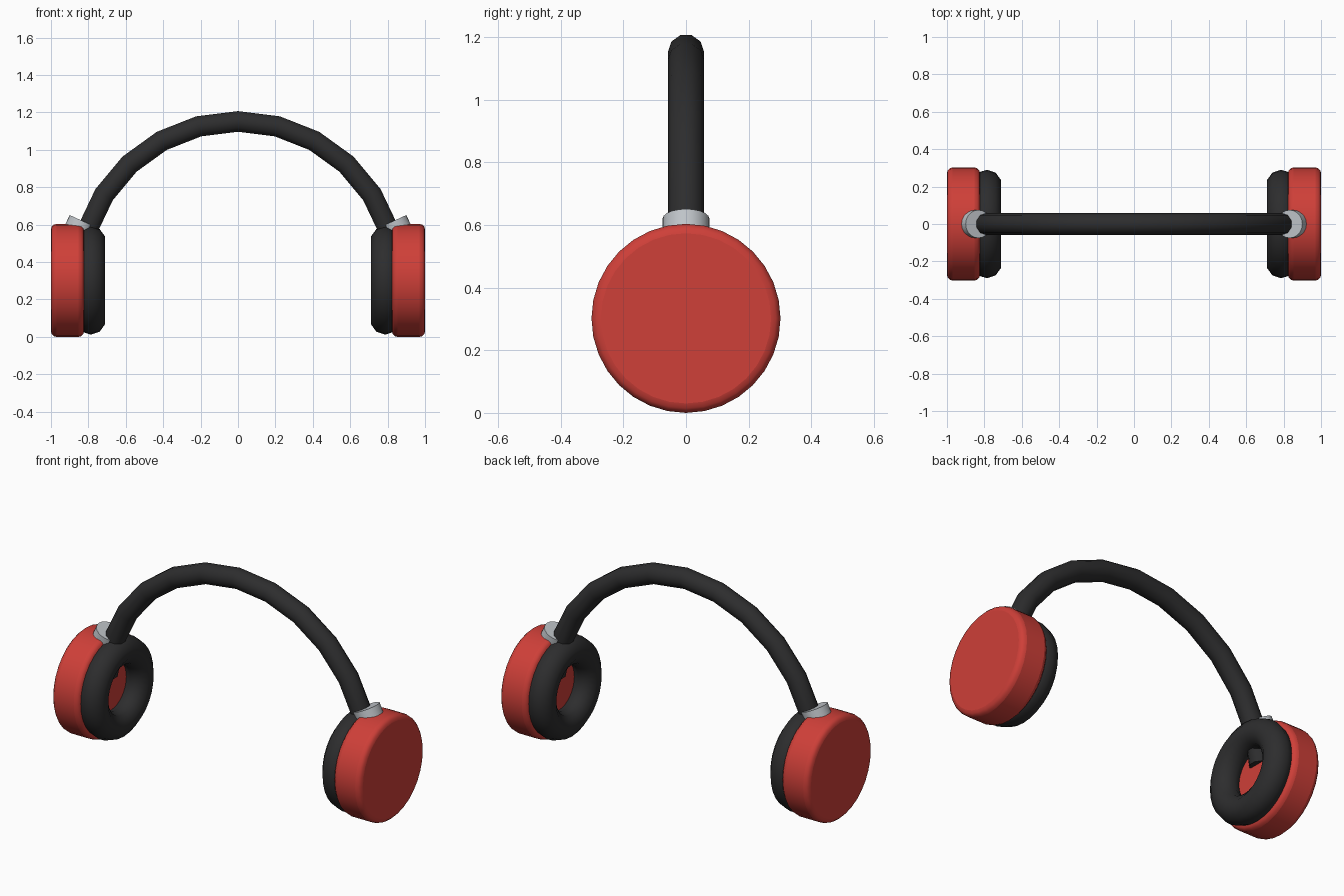
import bpy, bmesh, math
from mathutils import Vector, Matrix

if "Cube" in bpy.data.objects:
    bpy.data.objects.remove(bpy.data.objects["Cube"])

CUP_Z = 0.302
BAND_R = 0.85


def material(name, rgb):
    m = bpy.data.materials.new(name)
    m.diffuse_color = (*rgb, 1)
    m.use_nodes = True
    m.node_tree.nodes["Principled BSDF"].inputs["Base Color"].default_value = m.diffuse_color
    return m


red = material("red shell", (0.62, 0.05, 0.04))
black = material("soft black", (0.026, 0.026, 0.027))
silver = material("silver", (0.52, 0.55, 0.58))


def finish(obj, name, mat, angle=40):
    obj.name = name
    obj.data.materials.append(mat)
    bpy.ops.object.select_all(action='DESELECT')
    obj.select_set(True)
    bpy.context.view_layer.objects.active = obj
    bpy.ops.object.shade_smooth_by_angle(angle=math.radians(angle))
    return obj


# Headband: ten-sided tube swept along a near half circle
def headband(steps=12, sides=10, radius=0.058, end=math.radians(4)):
    bm = bmesh.new()
    rings = []
    for i in range(steps + 1):
        a = end + (math.pi - 2 * end) * i / steps
        out = Vector((math.cos(a), 0, math.sin(a)))
        centre = Vector((0, 0, CUP_Z)) + out * BAND_R
        ring = []
        for k in range(sides):
            t = 2 * math.pi * k / sides
            ring.append(bm.verts.new(centre + radius * (
                out * math.sin(t) + Vector((0, 1, 0)) * math.cos(t))))
        rings.append(ring)
    for r0, r1 in zip(rings, rings[1:]):
        for k in range(sides):
            n = (k + 1) % sides
            bm.faces.new((r0[k], r0[n], r1[n], r1[k]))
    bm.faces.new(rings[0])
    bm.faces.new(rings[-1])
    bmesh.ops.recalc_face_normals(bm, faces=bm.faces)
    me = bpy.data.meshes.new("headband")
    bm.to_mesh(me)
    bm.free()
    obj = bpy.data.objects.new("headband", me)
    bpy.context.collection.objects.link(obj)
    return obj


finish(headband(), "headband", black)

for side, s in (("left", -1), ("right", 1)):
    # Ear cup: rounded drum
    bpy.ops.mesh.primitive_cylinder_add(
        vertices=32, radius=0.302, depth=0.177,
        location=(s * 0.9115, 0, CUP_Z), rotation=(0, math.pi / 2, 0))
    cup = bpy.context.object
    bev = cup.modifiers.new("rounded rim", 'BEVEL')
    bev.width = 0.03
    bev.segments = 3
    bev.limit_method = 'ANGLE'
    finish(cup, side + "_ear_cup", red)

    # Ear cushion: ring on the inner face
    bpy.ops.mesh.primitive_torus_add(
        major_segments=32, minor_segments=10,
        major_radius=0.21, minor_radius=0.08,
        location=(s * 0.787, 0, CUP_Z), rotation=(0, math.pi / 2, 0))
    finish(bpy.context.object, side + "_ear_cushion", black, 60)

    # Hinge: short collar leaning along the band
    axis = Vector((-s * 0.42, 0, 0.907))
    top = Vector((s * 0.832, 0, 0.62))
    bpy.ops.mesh.primitive_cylinder_add(
        vertices=20, radius=0.075, depth=0.12, location=top - axis * 0.06,
        rotation=(0, -s * math.atan2(0.42, 0.907), 0))
    finish(bpy.context.object, side + "_hinge_collar", silver)
